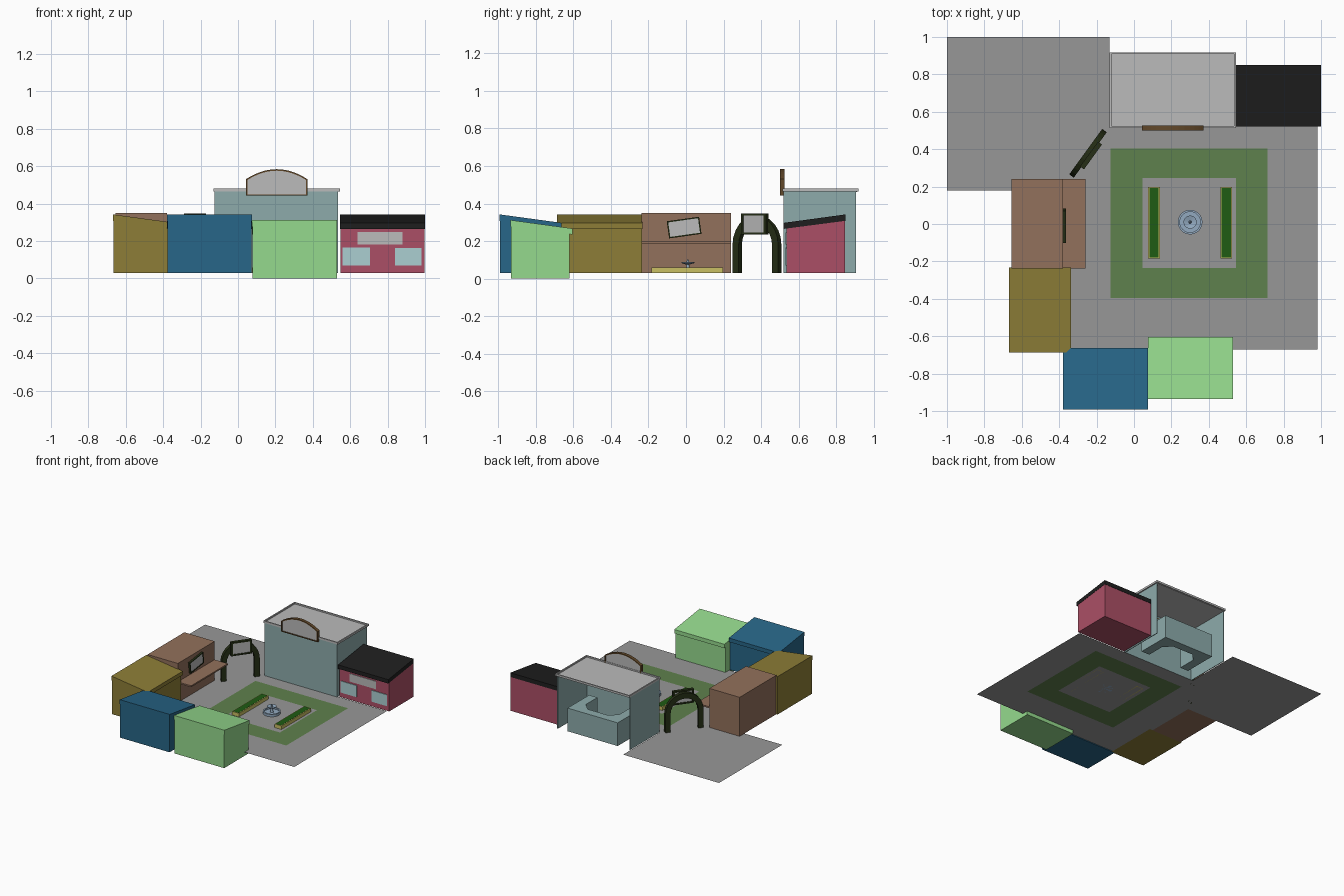
import bpy, bmesh, math
from mathutils import Matrix

if "Cube" in bpy.data.objects:
    bpy.data.objects.remove(bpy.data.objects["Cube"])


def mat(name, r, g, b):
    m = bpy.data.materials.new(name)
    m.diffuse_color = (*[(c / 255) ** 2.2 for c in (r, g, b)], 1)
    m.use_nodes = True
    m.node_tree.nodes["Principled BSDF"].inputs["Base Color"].default_value = m.diffuse_color
    return m


PAVE = mat("paving", 150, 150, 150)
LAWN = mat("lawn", 95, 128, 78)
TEAL = mat("teal_wall", 140, 170, 170)
ROOF = mat("light_grey", 185, 185, 185)
PINK = mat("pink", 170, 80, 102)
BLACK = mat("black", 36, 36, 36)
GLASS = mat("glass", 170, 205, 208)
BROWN = mat("brown", 145, 112, 92)
WOOD = mat("dark_wood", 98, 74, 46)
OLIVE = mat("olive", 140, 125, 58)
BLUE = mat("blue", 44, 102, 135)
GREEN = mat("light_green", 148, 217, 140)
IRON = mat("dark_green", 42, 50, 28)
HEDGE = mat("hedge", 36, 92, 26)
YELLOW = mat("yellow_wood", 200, 190, 100)
STONE = mat("fountain_blue", 145, 168, 190)


def finish(bm, name, m, xf=Matrix()):
    bmesh.ops.recalc_face_normals(bm, faces=bm.faces)
    me = bpy.data.meshes.new(name)
    bm.to_mesh(me)
    bm.free()
    me.materials.append(m)
    ob = bpy.data.objects.new(name, me)
    ob.matrix_world = xf
    bpy.context.collection.objects.link(ob)
    return ob


def place(x, y, z=0, rot=0):
    return Matrix.Translation((x, y, z)) @ Matrix.Rotation(math.radians(rot), 4, 'Z')


def thicken(bm, vec):
    ext = bmesh.ops.extrude_face_region(bm, geom=bm.faces[:], use_keep_orig=True)
    vs = [e for e in ext["geom"] if isinstance(e, bmesh.types.BMVert)]
    bmesh.ops.translate(bm, verts=vs, vec=vec)


def box(name, m, x0, x1, y0, y1, z0, z1):
    bm = bmesh.new()
    bmesh.ops.create_cube(bm, size=1)
    for v in bm.verts:
        v.co = (x0 if v.co.x < 0 else x1, y0 if v.co.y < 0 else y1, z0 if v.co.z < 0 else z1)
    return finish(bm, name, m)


def prism(name, m, pts, depth, xf=Matrix()):
    """Upright (x, z) profile, thickened along local y about its centre."""
    bm = bmesh.new()
    bm.faces.new([bm.verts.new((x, -depth / 2, z)) for x, z in pts])
    thicken(bm, (0, depth, 0))
    return finish(bm, name, m, xf)


def band(name, m, outer, inner, depth, xf=Matrix(), closed=True):
    """Upright frame between two matching outlines."""
    bm = bmesh.new()
    o = [bm.verts.new((x, -depth / 2, z)) for x, z in outer]
    i = [bm.verts.new((x, -depth / 2, z)) for x, z in inner]
    n = len(o)
    for k in range(n if closed else n - 1):
        j = (k + 1) % n
        bm.faces.new((o[k], o[j], i[j], i[k]))
    thicken(bm, (0, depth, 0))
    return finish(bm, name, m, xf)


def rect(x0, x1, y0, y1):
    return [(x0, y0), (x1, y0), (x1, y1), (x0, y1)]


def flat(name, m, outer, inner=None, z=0.03, h=0):
    """Flat sheet, optionally with a hole and a height."""
    bm = bmesh.new()
    o = [bm.verts.new((x, y, z)) for x, y in outer]
    if inner:
        i = [bm.verts.new((x, y, z)) for x, y in inner]
        for k in range(len(o)):
            j = (k + 1) % len(o)
            bm.faces.new((o[k], o[j], i[j], i[k]))
    else:
        bm.faces.new(o)
    if h:
        thicken(bm, (0, 0, h))
    ob = finish(bm, name, m)
    return ob


# Ground: paving, lawn ring, inner court and rear patio
lawn_out, lawn_in = rect(-.125, .715, -.395, .405), rect(.045, .545, -.235, .245)
flat("paving", PAVE, rect(-.38, .98, -.67, .53), lawn_out)
flat("lawn", LAWN, lawn_out, lawn_in)
flat("inner_court", PAVE, lawn_in)
flat("rear_patio", PAVE, [(-1, .18), (-.38, .18), (-.38, .53), (-.13, .53), (-.13, 1), (-1, 1)])


# Four small shops with lean-to roofs
def shop(name, wall, roof, x, y, z, rot):
    prism(name + "_walls", wall, [(-.15, .03), (.163, .03), (.163, .32), (-.15, .275)], .451, place(x, y, z, rot))
    prism(name + "_roof", roof, [(-.165, .265), (-.165, .297), (.165, .342), (.165, .308)], .455, place(x, y, z, rot))


shop("pink_shop", PINK, BLACK, .7725, .685, 0, 90)
shop("blue_shop", BLUE, BLUE, -.1525, -.8275, 0, -90)
shop("green_shop", GREEN, GREEN, .3025, -.77, -.03, -90)
shop("olive_shop", OLIVE, OLIVE, -.5025, -.46, 0, 180)
for nm, m, a, b, c, d in (("left_window", GLASS, .56, .705, .07, .165),
                          ("right_window", GLASS, .84, .98, .07, .163),
                          ("shop_sign", ROOF, .64, .88, .182, .247)):
    box(nm, m, a, b, .53, .537, c, d)

# Hall, open at the back, with parapet roof
box("hall_front_wall", TEAL, -.125, .535, .52, .526, .03, .468)
box("hall_left_wall", TEAL, -.125, -.119, .52, .905, .03, .468)
box("hall_right_wall", TEAL, .529, .535, .52, .905, .03, .468)
box("hall_roof", ROOF, -.125, .535, .52, .91, .462, .47)
flat("hall_parapet", ROOF, rect(-.13, .545, .513, .918), rect(-.12, .535, .523, .908), .465, .016)

# U-shaped desk inside the hall, with chamfered inner corners
flat("desk", TEAL,
     [(-.01, .62), (-.01, .9), (.22, .9), (.445, .9), (.445, .62),
      (.37, .62), (.37, .77), (.31, .83), (.125, .83), (.065, .77), (.065, .62)], None, .03, .19)

# Arched sign on the hall


def arch_outline(w, z0, z1, z2):
    top = [(w * math.cos(math.pi * t / 16), 0) for t in range(17)]
    return [(-w, z0), (w, z0)] + [(x, z1 + (z2 - z1) * (1 - (x / w) ** 2)) for x, _ in top]


out, inn = arch_outline(.165, .443, .53, .584), arch_outline(.157, .45, .526, .576)
band("hall_sign_frame", WOOD, out, inn, .026, place(.207, .513))
prism("hall_sign_panel", ROOF, inn, .014, place(.207, .513))

# Brown kiosk with counter and tilted menu board
box("kiosk", BROWN, -.655, -.38, -.237, .24, .03, .35)
box("kiosk_counter", BROWN, -.385, -.26, -.237, .24, .187, .199)
tilt = place(-.373, -.01, .272, 90) @ Matrix.Rotation(math.radians(-8), 4, 'Y')
b_out, b_in = rect(-.087, .087, -.046, .046), rect(-.08, .08, -.039, .039)
band("menu_frame", IRON, b_out, b_in, .018, tilt)
prism("menu_panel", ROOF, b_in, .01, tilt)

# Entrance arch with hanging sign


def horseshoe(r, top):
    pts = [(r, .03), (r, .11)]
    pts += [(r * math.cos(math.pi * t / 12), .18 + (top - .18) * math.sin(math.pi * t / 12)) for t in range(13)]
    return pts + [(-r, .11), (-r, .03)]


gate = place(-.246, .378, 0, 54)
band("entrance_arch", IRON, horseshoe(.15, .335), horseshoe(.11, .29), .03, gate, closed=False)
s_out, s_in = rect(-.082, .082, .235, .347), rect(-.068, .068, .247, .336)
plate = gate @ Matrix.Translation((0, -.02, 0))
band("entrance_sign_frame", IRON, s_out, s_in, .026, plate)
prism("entrance_sign_panel", ROOF, s_in, .014, plate)

# Planters with hedges
for side, x in (("left", .107), ("right", .493)):
    flat(side + "_planter", YELLOW, rect(x - .031, x + .031, -.185, .198),
         rect(x - .025, x + .025, -.179, .192), .03, .029)
    box(side + "_hedge", HEDGE, x - .025, x + .025, -.179, .192, .031, .06)

# Fountain, turned from one profile
prof = [(0, 0), (.066, 0), (.066, .02), (.055, .02), (.055, .009), (.012, .009), (.007, .044),
        (.035, .053), (.035, .058), (.008, .051), (.005, .07), (0, .073)]
bm = bmesh.new()
vs = [bm.verts.new((r, 0, z)) for r, z in prof]
es = [bm.edges.new(p) for p in zip(vs, vs[1:])]
bmesh.ops.spin(bm, geom=vs + es, axis=(0, 0, 1), cent=(0, 0, 0), angle=math.tau, steps=24)
bmesh.ops.remove_doubles(bm, verts=bm.verts, dist=1e-5)
finish(bm, "fountain", STONE, place(.3, .01, .03))
